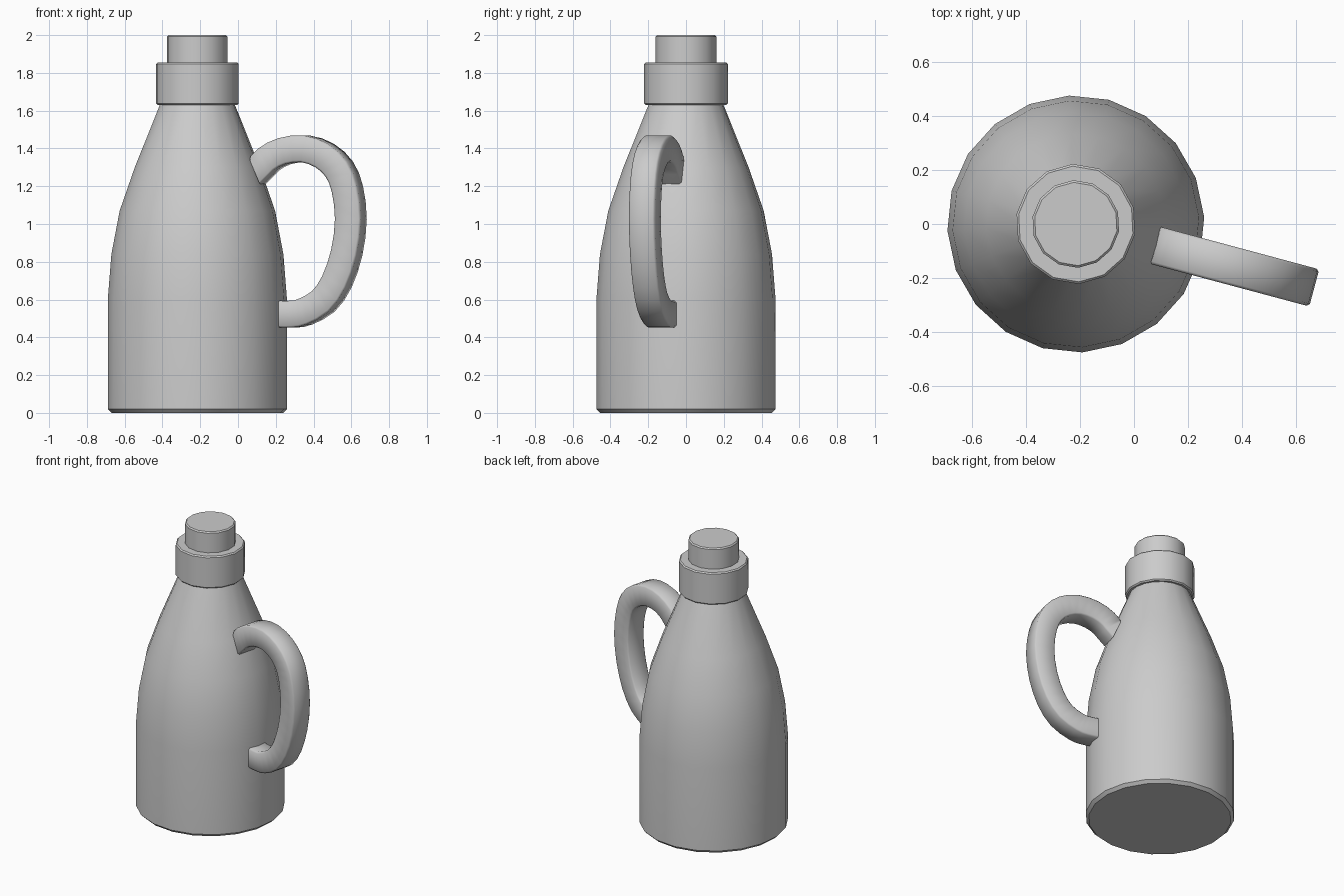
import bpy
import bmesh
from math import cos, sin, radians, tau
from mathutils import Vector

cube = bpy.data.objects.get("Cube")
if cube:
    bpy.data.objects.remove(cube, do_unlink=True)

AXIS_X = -0.215
TURN = radians(93)

grey = bpy.data.materials.new("plain_grey")
grey.use_nodes = True
grey.diffuse_color = (0.6, 0.6, 0.6, 1)
grey.node_tree.nodes["Principled BSDF"].inputs["Base Color"].default_value = (0.6, 0.6, 0.6, 1)


def finish(bm, name, angle):
    bmesh.ops.recalc_face_normals(bm, faces=bm.faces)
    mesh = bpy.data.meshes.new(name)
    bm.to_mesh(mesh)
    bm.free()
    obj = bpy.data.objects.new(name, mesh)
    bpy.context.collection.objects.link(obj)
    mesh.materials.append(grey)
    bpy.ops.object.select_all(action="DESELECT")
    obj.select_set(True)
    bpy.context.view_layer.objects.active = obj
    bpy.ops.object.shade_smooth_by_angle(angle=radians(angle))
    return obj


def skin(bm, rings):
    """Join closed rings of vertices into a capped tube."""
    for a, b in zip(rings, rings[1:]):
        n = len(a)
        for i in range(n):
            j = (i + 1) % n
            bm.faces.new((a[i], a[j], b[j], b[i]))
    bm.faces.new(rings[0])
    bm.faces.new(rings[-1])


def lathe(name, profile, sides):
    bm = bmesh.new()
    rings = []
    for r, z in profile:
        angles = [TURN + tau * i / sides for i in range(sides)]
        rings.append([bm.verts.new((AXIS_X + r * cos(a), r * sin(a), z)) for a in angles])
    skin(bm, rings)
    return finish(bm, name, 35)


def disc(name, r, low, high, sides, edge=0.008):
    return lathe(name, [(r - edge, low), (r, low + edge),
                        (r, high - edge), (r - edge, high)], sides)


# Bottle body with a chamfered foot and tapering shoulder
lathe("bottle_body", [(0.455, 0), (0.475, 0.02), (0.475, 0.6), (0.456, 0.84),
                      (0.412, 1.07), (0.332, 1.3), (0.195, 1.64)], 20)

# Neck collar and stopper
disc("neck_collar", 0.222, 1.63, 1.855, 14)
disc("stopper", 0.162, 1.84, 2.0, 14)

# Handle: square bar swept along a loop in a vertical radial plane
path = [(0.332, 1.278), (0.391, 1.342), (0.479, 1.386), (0.592, 1.398),
        (0.698, 1.362), (0.778, 1.29), (0.822, 1.185), (0.841, 1.026),
        (0.819, 0.85), (0.765, 0.695), (0.69, 0.59), (0.59, 0.535),
        (0.53, 0.523), (0.464, 0.523)]
points = [Vector(p) for p in path]
ends = [2 * points[0] - points[1]] + points + [2 * points[-1] - points[-2]]

# Insert a smooth midpoint in every span
loop = []
for a, b, c, d in zip(ends, ends[1:], ends[2:], ends[3:]):
    loop += [b, (9 * (b + c) - a - d) / 16]
loop.append(points[-1])

HALF = 0.071
EDGE = 0.01
section = [(HALF, HALF - EDGE), (HALF - EDGE, HALF)]
section += [(-u, v) for u, v in reversed(section)]
section += [(-u, -v) for u, v in section]

bm = bmesh.new()
rings = []
yaw = radians(-15)
for i, p in enumerate(loop):
    t = (loop[min(i + 1, len(loop) - 1)] - loop[max(i - 1, 0)]).normalized()
    if i == 0:
        t = Vector((0.92, 0.39))
    if i == len(loop) - 1:
        t = Vector((-1, 0))
    normal = Vector((-t.y, t.x))
    ring = []
    for u, v in section:
        q = p + normal * u
        ring.append(bm.verts.new((AXIS_X + q.x * cos(yaw) - v * sin(yaw),
                                  q.x * sin(yaw) + v * cos(yaw), q.y)))
    rings.append(ring)
skin(bm, rings)
finish(bm, "handle", 50)
